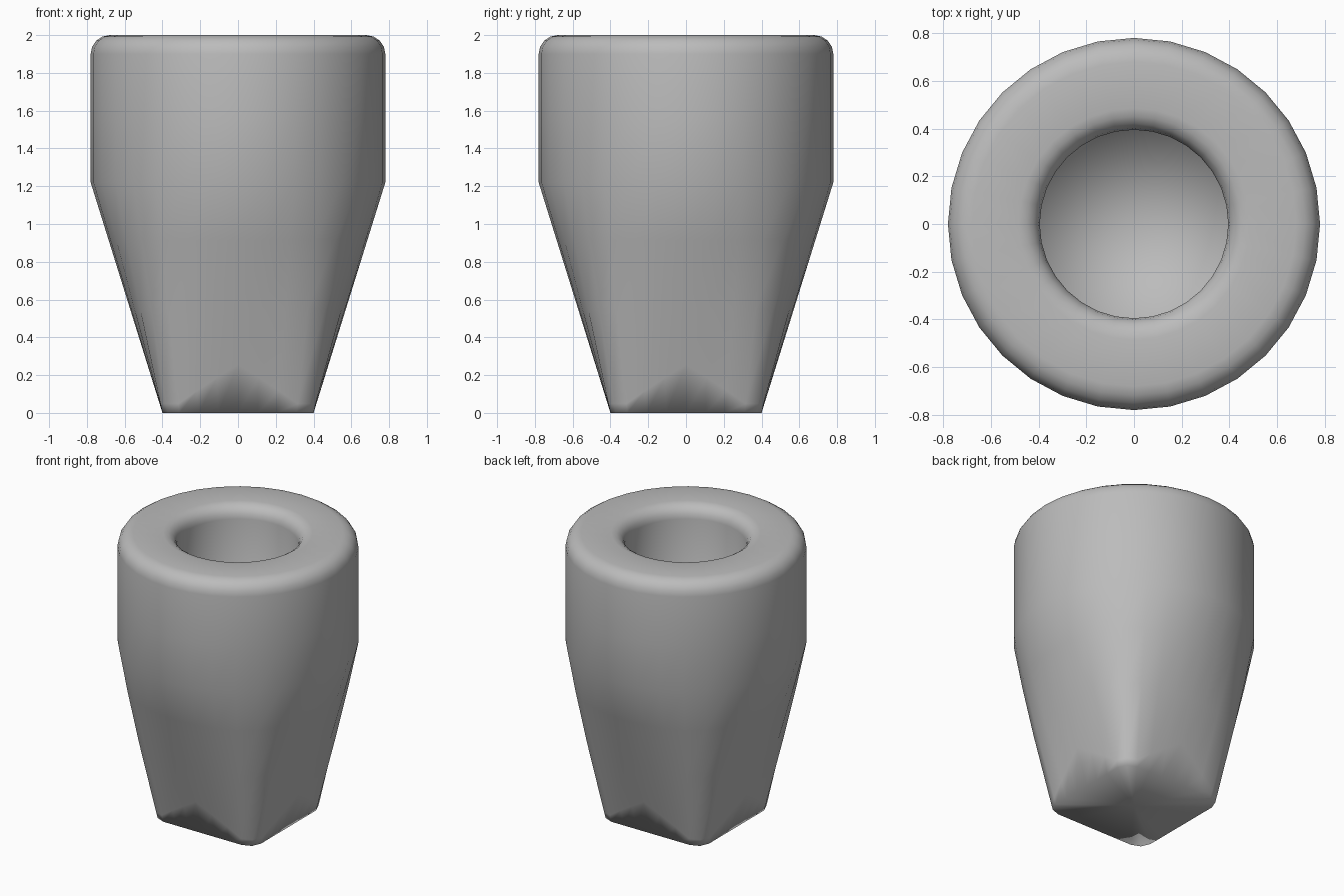
import bpy
import bmesh
from math import sin, cos, pi

cube = bpy.data.objects.get("Cube")
if cube:
    bpy.data.objects.remove(cube, do_unlink=True)

SEG = 32          # sides around the cup
R = 0.78          # outer radius
HOLE = 0.395      # bore radius
FOOT = 0.4        # half width of the square foot
CORNER = 0.09     # corner radius of the foot
SHOULDER = 1.22   # height where the taper starts
FLOOR = 0.25      # height of the inner floor


def circle_point(i, r):
    a = 2 * pi * i / SEG
    return r * cos(a), r * sin(a)


def foot_point(i):
    """Rounded square with eight steps per side, turned a quarter per side."""
    side, k = divmod(i + 4, 8)
    k -= 4
    if abs(k) == 4:
        x = y = FOOT - CORNER + CORNER * cos(pi / 4)
        y *= -1 if k < 0 else 1
    else:
        x, y = FOOT, k * (FOOT - CORNER) / 3
    for _ in range(side % 4):
        x, y = -y, x
    return x, y


bm = bmesh.new()
rings = []


def add_ring(coords):
    rings.append([bm.verts.new(c) for c in coords])


def add_circle(r, z):
    add_ring([(*circle_point(i, r), z) for i in range(SEG)])


def add_taper(t_of):
    """Ring blended between foot and shoulder circle; t may vary around it."""
    pts = []
    for i in range(SEG):
        t = t_of(i)
        fx, fy = foot_point(i)
        cx, cy = circle_point(i, R)
        bulge = 1 + 0.06 * t * (1 - t) * sin(4 * pi * i / SEG) ** 2
        pts.append(((fx + (cx - fx) * t) * bulge,
                    (fy + (cy - fy) * t) * bulge, SHOULDER * t))
    add_ring(pts)


def peak(i):
    """Low at the corners, rising to a point mid side."""
    k = abs((i + 4) % 8 - 4)
    return 0.04 + 0.17 * max(0, 1 - k / 3)


# Tapered body from square foot to round shoulder
add_taper(lambda i: 0)
add_taper(peak)
for t in (0.45, 0.75, 1):
    add_taper(lambda i, t=t: t)

# Straight wall, rounded outer lip, rounded inner lip
STEPS = 4
add_circle(R, 1.55)
for s in range(STEPS + 1):
    a = pi / 2 * s / STEPS
    add_circle(R - 0.1 + 0.1 * cos(a), 1.9 + 0.1 * sin(a))
for s in range(STEPS + 1):
    a = pi / 2 * s / STEPS
    add_circle(HOLE + 0.09 - 0.09 * sin(a), 1.91 + 0.09 * cos(a))

# Bore wall down to the floor
add_circle(HOLE, FLOOR)

for low, high in zip(rings, rings[1:]):
    for i in range(SEG):
        j = (i + 1) % SEG
        bm.faces.new((low[i], low[j], high[j], high[i]))

# Inner floor and underside as fans
for ring, z in ((rings[0], 0), (rings[-1], FLOOR)):
    mid = bm.verts.new((0, 0, z))
    for i in range(SEG):
        bm.faces.new((ring[i], ring[(i + 1) % SEG], mid))

bmesh.ops.recalc_face_normals(bm, faces=bm.faces)
for f in bm.faces:
    f.smooth = True

mesh = bpy.data.meshes.new("cup_body")
bm.to_mesh(mesh)
bm.free()
cup = bpy.data.objects.new("cup_body", mesh)
bpy.context.collection.objects.link(cup)

# Plain grey
mat = bpy.data.materials.new("plain_grey")
mat.use_nodes = True
grey = (0.5, 0.5, 0.5, 1)
mat.diffuse_color = grey
mat.node_tree.nodes["Principled BSDF"].inputs["Base Color"].default_value = grey
mesh.materials.append(mat)
